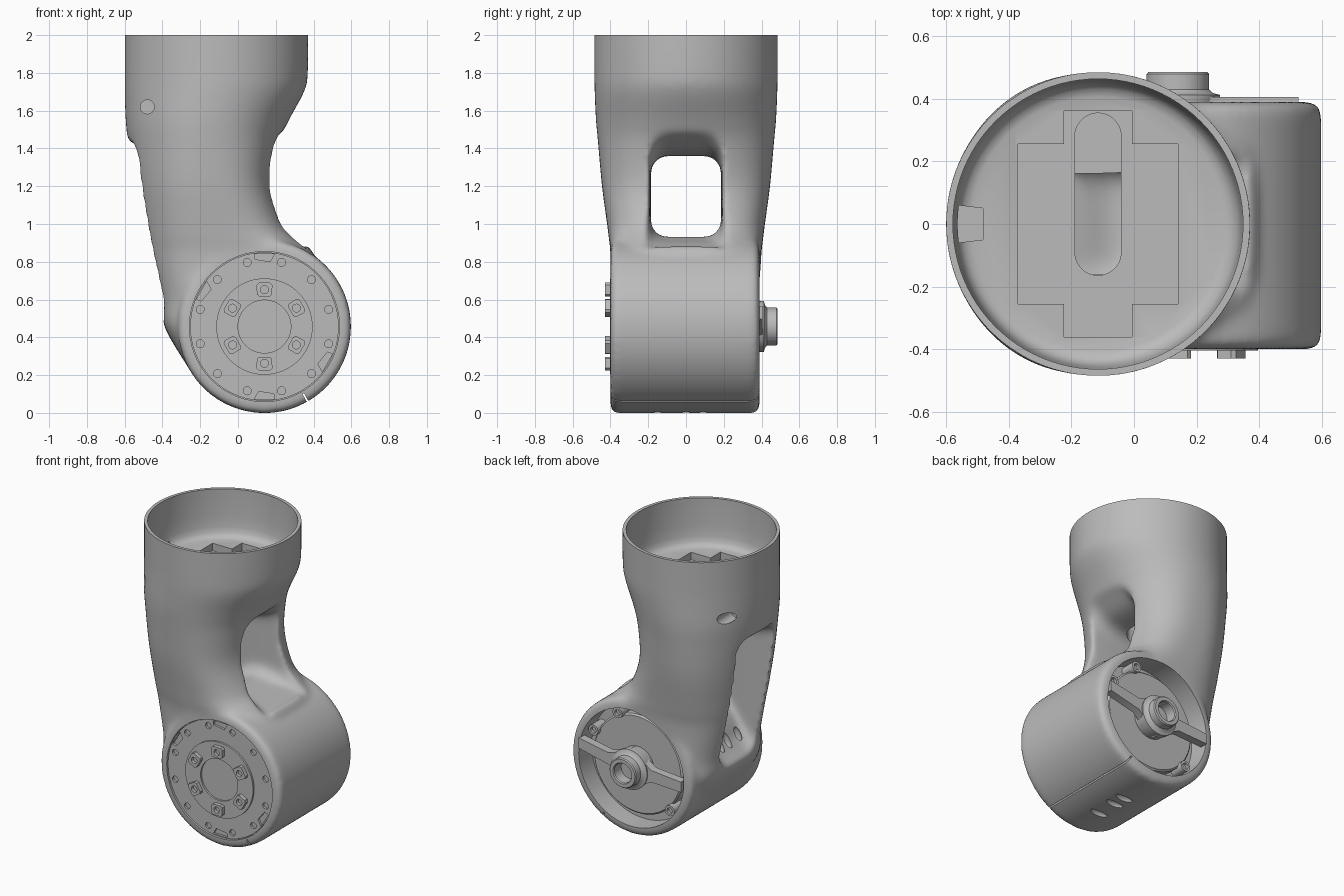
import bpy, bmesh, math
from math import cos, sin, radians, tau
from mathutils import Vector, Matrix

cube = bpy.data.objects.get("Cube")
if cube:
    bpy.data.objects.remove(cube)

grey = bpy.data.materials.new("cast_grey")
grey.use_nodes = True
grey.diffuse_color = (0.5, 0.5, 0.5, 1)
grey.node_tree.nodes["Principled BSDF"].inputs["Base Color"].default_value = (0.5, 0.5, 0.5, 1)

TUBE = (-0.115, 0.0)      # tube axis in x, y
DRUM = (0.14, 0.457)      # drum axis in x, z


def make(name, bm):
    bmesh.ops.recalc_face_normals(bm, faces=bm.faces)
    me = bpy.data.meshes.new(name)
    bm.to_mesh(me)
    bm.free()
    ob = bpy.data.objects.new(name, me)
    bpy.context.collection.objects.link(ob)
    return ob


def loft(name, rings):
    """Closed skin through rings of equal point count."""
    bm = bmesh.new()
    rows = [[bm.verts.new(p) for p in ring] for ring in rings]
    n = len(rows[0])
    for a, b in zip(rows, rows[1:]):
        for i in range(n):
            j = (i + 1) % n
            bm.faces.new((a[i], a[j], b[j], b[i]))
    bm.faces.new(rows[0][::-1])
    bm.faces.new(rows[-1])
    return make(name, bm)


def polar(r, deg, y):
    return Vector((DRUM[0] + r * cos(radians(deg)), y, DRUM[1] + r * sin(radians(deg))))


def lathe(name, profile, centre=DRUM, axis="y", seg=96):
    """Profile of (radius, position along axis) turned about the axis."""
    rings = []
    for r, t in profile:
        pts = [(centre[0] + r * cos(tau * i / seg), centre[1] + r * sin(tau * i / seg))
               for i in range(seg)]
        rings.append([(u, t, v) if axis == "y" else (u, v, t) for u, v in pts])
    return loft(name, rings)


def rod(name, r, y0, y1, centre, seg=24):
    return lathe(name, [(r, y0), (r, y1)], centre, "y", seg)


def prism_z(name, outline, z0, z1):
    return loft(name, [[(x, y, z) for x, y in outline] for z in (z0, z1)])


def section(z, left, right, half, n_left, n_right, seg=96):
    """Superellipse ring with its own squareness on each side."""
    ring = []
    for i in range(seg):
        c, s = cos(tau * i / seg), sin(tau * i / seg)
        n = n_right if c > 0 else n_left
        ring.append(((left + right) / 2 + (right - left) / 2 * math.copysign(abs(c) ** (2 / n), c),
                     half * math.copysign(abs(s) ** (2 / n), s), z))
    return ring


def rounded_box(half, low, high, r, seg=6):
    """Rounded rectangle in y, z."""
    pts = []
    for k, (cy, cz) in enumerate(((half - r, high - r), (r - half, high - r),
                                  (r - half, low + r), (half - r, low + r))):
        for i in range(seg + 1):
            a = tau / 4 * (k + i / seg)
            pts.append((cy + r * cos(a), cz + r * sin(a)))
    return pts


def spline(rows, steps=5):
    """Catmull-Rom interpolation of table rows."""
    rows = [Vector(r) for r in rows]
    out = []
    for i in range(len(rows) - 1):
        a, b, c, d = rows[max(i - 1, 0)], rows[i], rows[i + 1], rows[min(i + 2, len(rows) - 1)]
        for k in range(steps):
            t = k / steps
            out.append(b + 0.5 * t * (c - a + t * (2 * a - 5 * b + 4 * c - d
                                                   + t * (3 * (b - c) + d - a))))
    return out + [rows[-1]]


def bake(ob):
    dg = bpy.context.evaluated_depsgraph_get()
    me = bpy.data.meshes.new_from_object(ob.evaluated_get(dg))
    ob.modifiers.clear()
    ob.data = me


def boolean(ob, tools, op="DIFFERENCE"):
    bm = bmesh.new()
    for t in tools:
        bm.from_mesh(t.data)
        bpy.data.objects.remove(t)
    tool = make("cutter", bm)
    tool.hide_render = True
    mod = ob.modifiers.new("bool", "BOOLEAN")
    mod.operation, mod.solver, mod.object = op, "EXACT", tool
    bake(ob)
    bpy.data.objects.remove(tool)


# Housing: tapering tube (z, left, right, half depth, left and right squareness)
housing = loft("arm_housing", [section(*row) for row in spline([
    (2.1, -0.6, 0.37, 0.485, 2, 2), (1.8, -0.6, 0.37, 0.485, 2, 2),
    (1.7, -0.6, 0.35, 0.484, 2, 2.05), (1.55, -0.595, 0.27, 0.477, 2, 2.2),
    (1.42, -0.581, 0.215, 0.465, 2, 2.45), (1.2, -0.546, 0.185, 0.445, 2.15, 2.8),
    (1.0, -0.51, 0.25, 0.418, 2.4, 3), (0.92, -0.493, 0.322, 0.408, 2.6, 3.2),
    (0.83, -0.472, 0.4, 0.398, 2.8, 3.4), (0.6, -0.413, 0.35, 0.39, 3.2, 3.5),
    (0.45, -0.387, 0.2, 0.385, 3.5, 3.5), (0.25, -0.27, 0.1, 0.37, 3.5, 3.5)])])

# Window running through the arm, flared at both mouths (x, roof, floor, half width)
window = spline([(-0.8, 1.56, 0.45, 0.21), (-0.56, 1.43, 0.47, 0.198), (-0.4, 1.375, 0.5, 0.19),
                 (-0.25, 1.362, 0.66, 0.186), (-0.1, 1.36, 0.88, 0.186), (0.02, 1.37, 0.93, 0.186),
                 (0.12, 1.4, 0.925, 0.19), (0.22, 1.475, 0.9, 0.198), (0.36, 1.58, 0.84, 0.23)], 3)
boolean(housing, [loft("window", [[(x, y, z) for y, z in rounded_box(w, low, top, 0.085)]
                                  for x, top, low, w in window])])

# Drum joined on, then everything blended into one casting
boolean(housing, [lathe("drum", [(0.435, -0.4), (0.458, -0.38), (0.458, 0.37), (0.435, 0.39)])], "UNION")
remesh = housing.modifiers.new("remesh", "REMESH")
remesh.mode, remesh.voxel_size = "VOXEL", 0.014
soft = housing.modifiers.new("soft", "SMOOTH")
soft.factor, soft.iterations = 0.5, 24
bake(housing)

# Cup at the top, recesses in both drum ends, screw holes, slots and seam
cutters = [
    lathe("cup", [(0.405, 1.68), (0.43, 1.688), (0.447, 1.71), (0.455, 1.745), (0.463, 1.82),
                  (0.463, 2), (0.8, 2), (0.8, 2.3)], TUBE, "z"),
    rod("front_recess", 0.397, -0.6, -0.375, DRUM, 96),
    rod("back_recess", 0.395, 0.25, 0.6, DRUM, 96),
    rod("front_hole", 0.037, -0.55, -0.22, (-0.48, 1.62)),
    rod("back_hole", 0.037, 0.18, 0.55, (-0.505, 1.61)),
    loft("seam", [[polar(r, a, y) for r, a in ((0.41, -60.6), (0.5, -60.6), (0.5, -59.4), (0.41, -59.4))]
                  for y in (-0.55, 0.55)])]
for angle, places in ((-88, (-0.15, 0, 0.09)), (163, (-0.13, -0.02, 0.06))):
    for y in places:
        bm = bmesh.new()
        bmesh.ops.create_uvsphere(bm, u_segments=20, v_segments=12, radius=1)
        turn = Matrix.Rotation(radians(-angle), 4, "Y")
        bmesh.ops.transform(bm, verts=bm.verts, matrix=Matrix.Translation(polar(0.458, angle, y))
                            @ turn @ Matrix.Diagonal((0.025, 0.025, 0.065, 1)))
        cutters.append(make("slot", bm))
boolean(housing, cutters)

# Cross-shaped pocket, locating notch and cable slot in the cup floor
quarter = [(0.255, 0.255), (0.108, 0.255), (0.108, 0.36)]
cross = []
for sx, sy in ((1, 1), (-1, 1), (-1, -1), (1, -1)):
    pts = [(TUBE[0] + sx * u, sy * v) for u, v in quarter]
    cross += pts if sx == sy else pts[::-1]
notch = [(-0.565, -0.06), (-0.482, -0.05), (-0.482, 0.05), (-0.565, 0.06)]
boolean(housing, [prism_z("pocket", cross, 1.63, 1.7), prism_z("notch", notch, 1.66, 1.715)])
capsule = [(TUBE[0] + 0.074 * cos(tau * (i + 0.5) / 32),
            (0.28 if i < 16 else -0.09) + 0.074 * sin(tau * (i + 0.5) / 32)) for i in range(32)]
boolean(housing, [prism_z("cable_slot", capsule, 1.33, 1.66)])

parts = [housing]

# Front flange with bolt holes and wedge pockets
flange = rod("front_flange", 0.393, -0.39, -0.365, DRUM, 96)
holes = []
for i in range(12):
    p = polar(0.352, 15 + 30 * i, 0)
    holes.append(rod("bolt_hole", 0.021, -0.45, -0.372, (p.x, p.z)))
for a in (90, 150, 270, 330):
    holes.append(loft("wedge", [[polar(r, a + d, y) for r, d in ((0.345, -5), (0.388, -8), (0.388, 8), (0.36, 8))]
                                for y in (-0.45, -0.37)]))
boolean(flange, holes)
parts += [flange,
          lathe("front_output_ring", [(0.255, -0.37), (0.255, -0.403), (0.14, -0.403), (0.14, -0.39)])]

# Six mounting lugs
for i in range(6):
    a = 30 + 60 * i
    out = polar(1, a, 0) - polar(0, a, 0)
    side = Vector((-out.z, 0, out.x))
    corners = [(0.16, 0.028), (0.17, 0.04), (0.22, 0.042), (0.232, 0.03)]
    shape = corners + [(r, -s) for r, s in reversed(corners)]
    lug = loft("mounting_lug", [[polar(0, 0, y) + out * r + side * s for r, s in shape]
                                for y in (-0.43, -0.39)])
    c = polar(0.195, a, 0)
    boolean(lug, [rod("lug_hole", 0.021, -0.5, -0.408, (c.x, c.z))])
    parts.append(lug)

# Back: inner plate, strap, hub and screw posts
parts.append(lathe("back_inner_plate", [(0.335, 0.24), (0.335, 0.31), (0.325, 0.32)]))
strap = [(-0.245, 0.435, 0.035), (-0.02, 0.45, 0.04), (0.05, 0.457, 0.085), (0.14, 0.457, 0.135),
         (0.23, 0.463, 0.085), (0.3, 0.485, 0.04), (0.525, 0.532, 0.035)]
parts.append(loft("back_strap", [[(x, 0.35, z - w), (x, 0.405, z - w), (x, 0.405, z + w), (x, 0.35, z + w)]
                                 for x, z, w in strap]))
parts.append(lathe("back_hub", [(0.12, 0.3), (0.135, 0.4), (0.135, 0.412), (0.112, 0.418), (0.1, 0.43),
                                (0.1, 0.478), (0.094, 0.485), (0.07, 0.485), (0.065, 0.478), (0.065, 0.38)]))
for a in (27, 68, 222):
    p = polar(0.352, a, 0)
    parts.append(lathe("screw_post", [(0.036, 0.24), (0.036, 0.35), (0.02, 0.35), (0.02, 0.33)],
                       (p.x, p.z), "y", 24))

# Colour and shading
bpy.ops.object.select_all(action="DESELECT")
for ob in parts:
    ob.data.materials.clear()
    ob.data.materials.append(grey)
    ob.select_set(True)
bpy.context.view_layer.objects.active = housing
bpy.ops.object.shade_smooth_by_angle(angle=radians(35))
